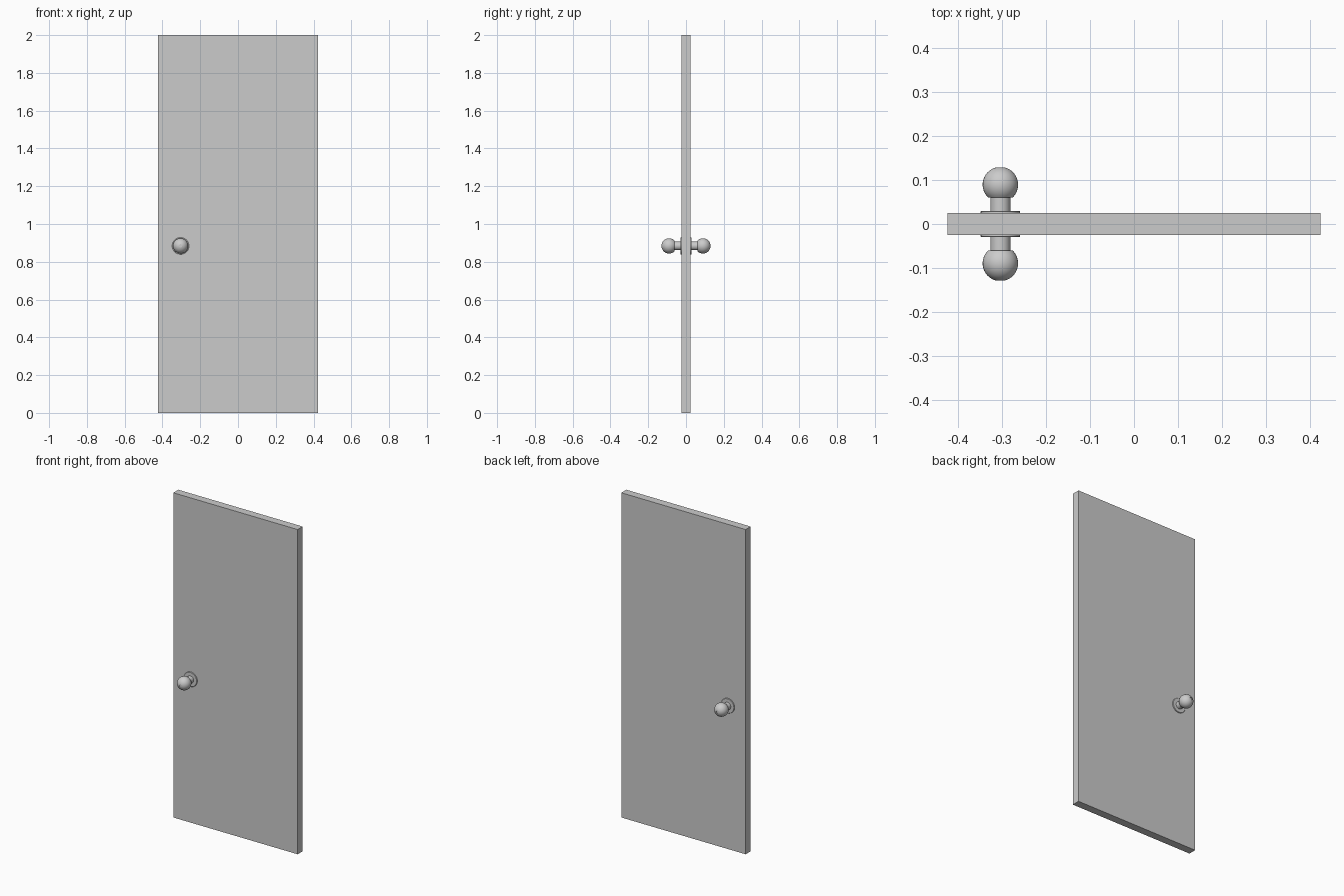
import bpy, bmesh, math

if "Cube" in bpy.data.objects:
    bpy.data.objects.remove(bpy.data.objects["Cube"])

KNOB_X, KNOB_Z = -0.304, 0.884
FACE = 0.0245          # half thickness of the slab
SEGMENTS = 32


def make_object(name, bm):
    bmesh.ops.recalc_face_normals(bm, faces=bm.faces[:])
    mesh = bpy.data.meshes.new(name)
    bm.to_mesh(mesh)
    bm.free()
    obj = bpy.data.objects.new(name, mesh)
    bpy.context.collection.objects.link(obj)
    return obj


def lathe(name, profile, side):
    """Spin (radius, distance) points about the knob axis; side is -1 front, 1 back."""
    bm = bmesh.new()
    verts = [bm.verts.new((KNOB_X + r, side * d, KNOB_Z)) for r, d in profile]
    edges = [bm.edges.new(pair) for pair in zip(verts, verts[1:])]
    bmesh.ops.spin(bm, geom=verts + edges, cent=(KNOB_X, 0, KNOB_Z), axis=(0, 1, 0),
                   angle=math.tau, steps=SEGMENTS, use_duplicate=False)
    bmesh.ops.remove_doubles(bm, verts=bm.verts[:], dist=1e-5)
    obj = make_object(name, bm)
    bpy.ops.object.select_all(action='DESELECT')
    obj.select_set(True)
    bpy.context.view_layer.objects.active = obj
    bpy.ops.object.shade_smooth_by_angle(angle=math.radians(35))
    return obj


# Door slab
bm = bmesh.new()
bmesh.ops.create_cube(bm, size=1)
bmesh.ops.scale(bm, vec=(0.848, 2 * FACE, 2.0), verts=bm.verts[:])
bmesh.ops.translate(bm, vec=(0, 0, 1.0), verts=bm.verts[:])
make_object("door_slab", bm)

# Ball profile: cut flat at the neck, with a small button recess at the tip
R, CENTRE = 0.0404, 0.0895
start, end = math.acos(-0.029 / R), math.asin(0.009 / R)
ball = [(0, CENTRE - 0.029)]
for i in range(15):
    a = start + (end - start) * i / 14
    ball.append((R * math.sin(a), CENTRE + R * math.cos(a)))
ball += [(0.009, 0.126), (0, 0.126)]

# Matching hardware on both faces
for label, side in (("front", -1), ("back", 1)):
    lathe(label + "_rose_plate",
          [(0, FACE), (0.0448, FACE), (0.0448, 0.0285), (0.043, 0.030), (0, 0.030)], side)
    lathe(label + "_knob_neck", [(0, FACE), (0.0227, FACE), (0.0227, 0.062), (0, 0.062)], side)
    lathe(label + "_knob_ball", ball, side)
